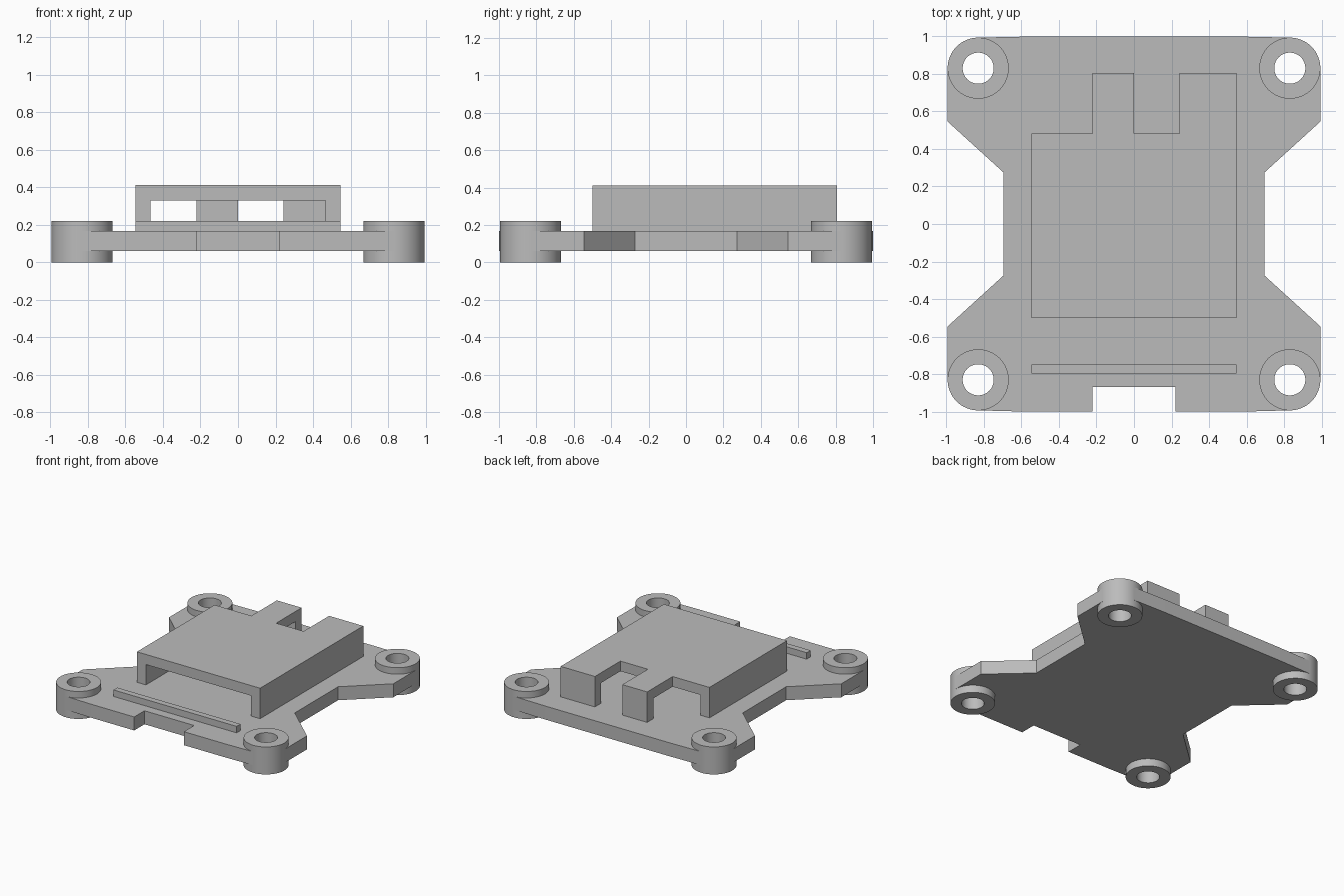
import bpy
import bmesh
from math import cos, sin, pi

cube = bpy.data.objects.get("Cube")
if cube:
    bpy.data.objects.remove(cube, do_unlink=True)

GREY = (0.5, 0.5, 0.5, 1)
grey = bpy.data.materials.new("plain_grey")
grey.use_nodes = True
grey.diffuse_color = GREY
grey.node_tree.nodes["Principled BSDF"].inputs["Base Color"].default_value = GREY


def finish(bm, name):
    """Turn a bmesh into a grey object in the scene."""
    bmesh.ops.recalc_face_normals(bm, faces=bm.faces)
    mesh = bpy.data.meshes.new(name)
    bm.to_mesh(mesh)
    bm.free()
    mesh.materials.append(grey)
    obj = bpy.data.objects.new(name, mesh)
    bpy.context.collection.objects.link(obj)
    return obj


def extrude_outline(name, outline, z0, z1):
    bm = bmesh.new()
    face = bm.faces.new([bm.verts.new((x, y, z0)) for x, y in outline])
    top = bmesh.ops.extrude_face_region(bm, geom=[face])["geom"]
    verts = [v for v in top if isinstance(v, bmesh.types.BMVert)]
    bmesh.ops.translate(bm, verts=verts, vec=(0, 0, z1 - z0))
    return finish(bm, name)


def box(name, x0, x1, y0, y1, z0, z1):
    return extrude_outline(name, [(x0, y0), (x1, y0), (x1, y1), (x0, y1)], z0, z1)


def tube(name, x, y, outer, inner, height, sides=64):
    bm = bmesh.new()
    rings = []
    for r, z in ((outer, 0), (outer, height), (inner, height), (inner, 0)):
        rings.append([bm.verts.new((x + r * cos(2 * pi * i / sides),
                                    y + r * sin(2 * pi * i / sides), z))
                      for i in range(sides)])
    for k in range(4):
        a, b = rings[k], rings[(k + 1) % 4]
        for i in range(sides):
            j = (i + 1) % sides
            bm.faces.new((a[i], a[j], b[j], b[i]))
    return finish(bm, name)


POST, OUTER, BORE = 0.831, 0.163, 0.083
EDGE = POST + OUTER
PLATE_TOP = 0.168

# Base plate: right half outline, wrapping around each post bore inside the post wall
arc = [(POST + 0.12 * cos(-a * pi / 16), POST + 0.12 * sin(-a * pi / 16))
       for a in range(25)]
back = [(0.695, 0.274), (EDGE, 0.546), (EDGE, POST)] + arc + [(POST, EDGE), (0.545, 1)]
front = [(x, -y) for x, y in reversed(back)]
front[0] = (0.6, -1)
half = [(0.22, -0.87), (0.22, -1)] + front + back
outline = half + [(-x, y) for x, y in reversed(half)]
extrude_outline("base_plate", outline, 0.06, PLATE_TOP)

# Corner mounting posts
for side, sx in (("right", -1), ("left", 1)):
    for end, sy in (("front", -1), ("back", 1)):
        post = tube(f"{end}_{side}_post", sx * POST, sy * POST, OUTER, BORE, 0.22)
        bpy.ops.object.select_all(action="DESELECT")
        post.select_set(True)
        bpy.context.view_layer.objects.active = post
        bpy.ops.object.shade_smooth_by_angle()

# Low ridge near the front edge
box("front_ridge", -0.546, 0.546, -0.797, -0.748, PLATE_TOP, 0.22)

# Cover with two back tabs, hollowed from below and open at the front
W, NOTCH, BACK, WALL = 0.546, 0.483, 0.806, 0.08
cover = extrude_outline("cover", [
    (-W, -0.5), (W, -0.5), (W, BACK), (0.243, BACK), (0.243, NOTCH), (0, NOTCH),
    (0, BACK), (-0.22, BACK), (-0.22, NOTCH), (-W, NOTCH)], PLATE_TOP, 0.412)
cutter = box("cover_cutter", WALL - W, W - WALL, -0.7, BACK - WALL, 0.1, 0.331)
cutter.hide_render = True
hollow = cover.modifiers.new("hollow", "BOOLEAN")
hollow.operation = "DIFFERENCE"
hollow.solver = "EXACT"
hollow.object = cutter
bpy.context.view_layer.objects.active = cover
bpy.ops.object.modifier_apply(modifier=hollow.name)
bpy.data.objects.remove(cutter, do_unlink=True)
